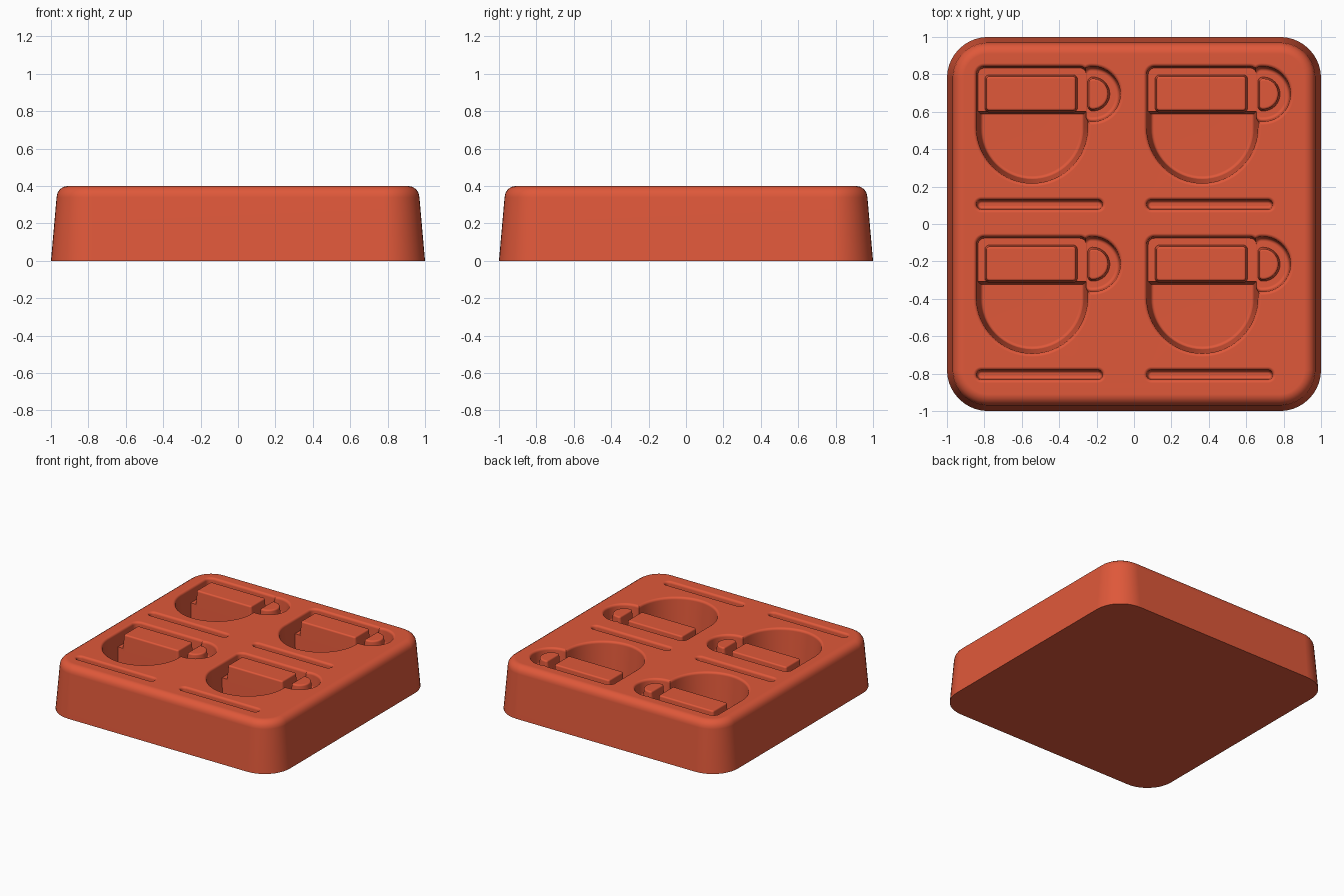
import bpy, bmesh
from math import sin, cos, pi, radians

if "Cube" in bpy.data.objects:
    bpy.data.objects.remove(bpy.data.objects["Cube"])

TOP, FLOOR, LEDGE, PITCH = 0.4, 0.12, 0.29, 0.91
DRAFT = 0.088  # wall slope of about five degrees

clay = bpy.data.materials.new("brick_red")
clay.use_nodes = True
colour = (0.74, 0.098, 0.042, 1)
clay.diffuse_color = colour
clay.node_tree.nodes["Principled BSDF"].inputs["Base Color"].default_value = colour


def outline(arcs, grow):
    """Closed outline made of arcs (x, y, radius, start, end), offset by grow."""
    pts = []
    for x, y, r, a, b in arcs:
        n = 32 if b - a > 90 else 10
        for i in range(n + 1):
            t = radians(a + (b - a) * i / n)
            pts.append((x + (r + grow) * cos(t), y + (r + grow) * sin(t)))
    return pts


def box_arcs(x0, x1, y0, y1, r):
    return [(x1 - r, y0 + r, r, -90, 0), (x1 - r, y1 - r, r, 0, 90),
            (x0 + r, y1 - r, r, 90, 180), (x0 + r, y0 + r, r, 180, 270)]


def loft(bm, arcs, profile, dx=0, dy=0):
    """Stack offset outlines, profile = (grow, z) from bottom to top."""
    rings = [[bm.verts.new((x + dx, y + dy, z)) for x, y in outline(arcs, g)]
             for g, z in profile]
    for low, high in zip(rings, rings[1:]):
        for i in range(len(low)):
            j = (i + 1) % len(low)
            bm.faces.new((low[i], low[j], high[j], high[i]))
    bm.faces.new(rings[0][::-1])
    bm.faces.new(rings[-1])


def finish(name, bm):
    bmesh.ops.recalc_face_normals(bm, faces=bm.faces)
    mesh = bpy.data.meshes.new(name)
    bm.to_mesh(mesh)
    bm.free()
    mesh.materials.append(clay)
    ob = bpy.data.objects.new(name, mesh)
    bpy.context.collection.objects.link(ob)
    return ob


def fillet(r, grow, z, quarter):
    """Quarter-round profile points; quarter gives the start angle."""
    return [(grow + r * cos(quarter + i * pi / 8), z + r * sin(quarter + i * pi / 8))
            for i in range(5)]


def pocket(floor, r=0.018):
    """Cutter profile: rounded floor, drafted wall, rounded lip."""
    lip = 0.018
    wall = -lip - DRAFT * (TOP - lip - floor - r)
    low = [(wall - r + r * sin(i * pi / 8), floor + r - r * cos(i * pi / 8))
           for i in range(5)]
    high = [(-lip * cos(i * pi / 8), TOP - lip + lip * sin(i * pi / 8))
            for i in range(5)]
    return low + high + [(0, TOP + 0.05)]


def raised(base):
    """Island profile: drafted wall and rounded top edge."""
    r = 0.012
    return [(r + DRAFT * (TOP - r - base), base)] + fillet(r, 0, TOP - r - 0.001, 0)


def apply(body, name, shapes, operation):
    """Repeat shapes at all four stations and combine them with the body."""
    bm = bmesh.new()
    for dx in (0, PITCH):
        for dy in (0, -PITCH):
            for arcs, profile in shapes:
                loft(bm, arcs, profile, dx, dy)
    tool = finish(name, bm)
    tool.hide_render = True
    mod = body.modifiers.new(name, 'BOOLEAN')
    mod.operation, mod.solver, mod.object = operation, 'EXACT', tool
    bpy.context.view_layer.objects.active = body
    bpy.ops.object.modifier_apply(modifier=name)
    bpy.data.objects.remove(tool)


# Drafted tray block with a rounded top edge
bm = bmesh.new()
edge = 0.06
loft(bm, box_arcs(-1, 1, -1, 1, 0.22),
     [(0, 0)] + fillet(edge, -0.03 - edge, TOP - edge, 0))
tray = finish("mould_tray", bm)

# Cup cavities and stirring-stick slots
cup = [(-0.545, 0.515, 0.315, 180, 360), (-0.29, 0.80, 0.06, 0, 90),
       (-0.80, 0.80, 0.06, 90, 180)]
slot = box_arcs(-0.86, -0.15, 0.06, 0.147, 0.0434)
apply(tray, "cavity_cutter", [(cup, pocket(FLOOR)), (slot, pocket(0.31, 0.014))],
      'DIFFERENCE')

# Ledge under the rim of each cup
ledge = box_arcs(-0.88, -0.215, 0.602, 0.88, 0.01)
apply(tray, "rim_ledge", [(ledge, [(DRAFT * (LEDGE - 0.08), 0.08), (0, LEDGE)])],
      'UNION')

# Handle grooves
handle = [(-0.22, 0.695, 0.165, -90, 90), (-0.23, 0.80, 0.06, 90, 180),
          (-0.23, 0.59, 0.06, 180, 270)]
apply(tray, "handle_cutter", [(handle, pocket(LEDGE - 0.002))], 'DIFFERENCE')

# Raised islands inside the rim and the handle
rim_block = box_arcs(-0.777, -0.323, 0.618, 0.777, 0.004)
handle_core = [(-0.22, 0.695, 0.07, -90, 90), (-0.222, 0.76, 0.005, 90, 180),
               (-0.222, 0.63, 0.005, 180, 270)]
apply(tray, "islands", [(rim_block, raised(LEDGE - 0.015)),
                        (handle_core, raised(LEDGE - 0.015))], 'UNION')

# Smooth rounds, crisp corners
bpy.ops.object.select_all(action='DESELECT')
tray.select_set(True)
bpy.context.view_layer.objects.active = tray
bpy.ops.object.shade_smooth_by_angle(angle=radians(35))
weighted = tray.modifiers.new("weighted_normals", 'WEIGHTED_NORMAL')
weighted.keep_sharp = True
